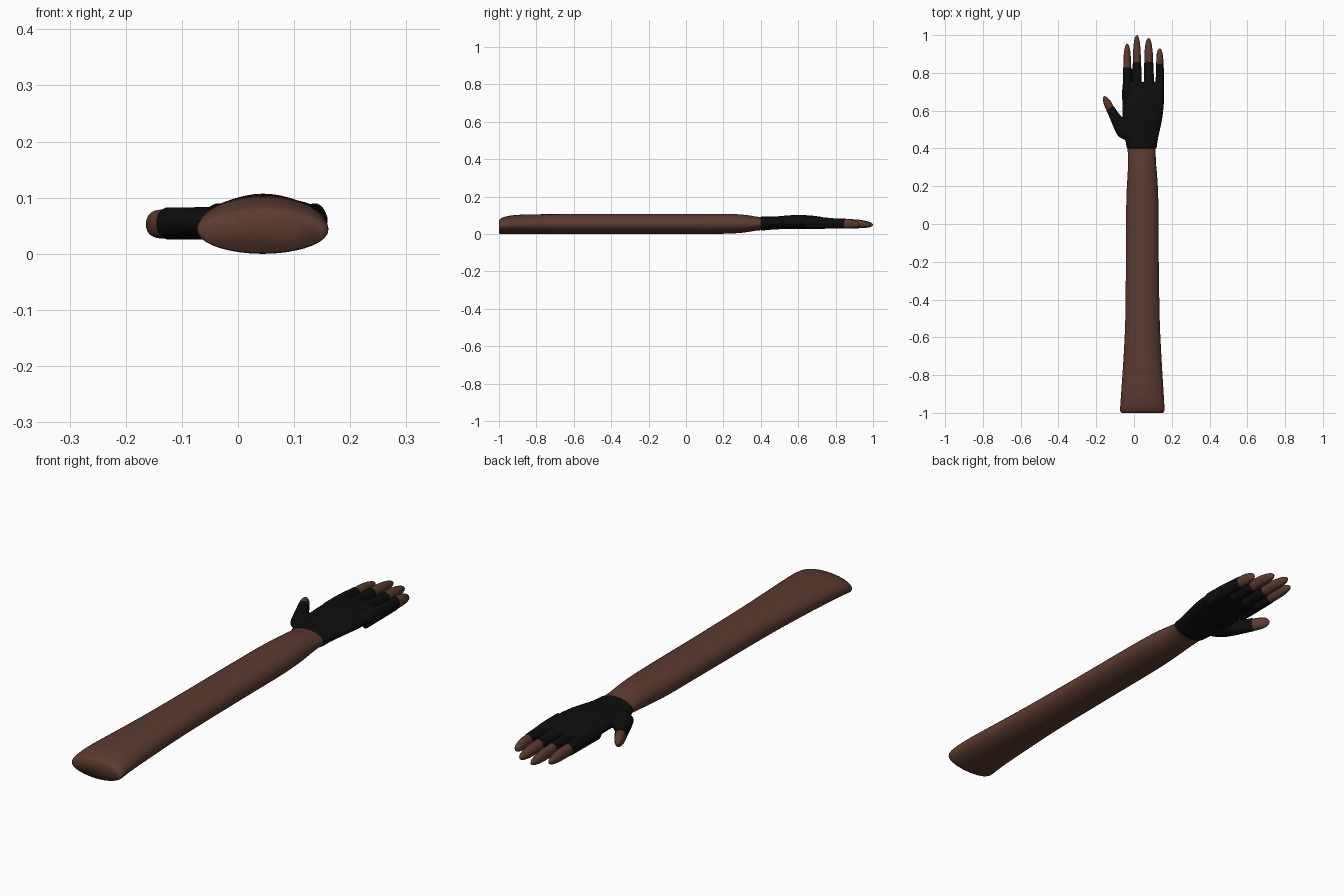
import bpy, bmesh, math
from mathutils import Vector

if "Cube" in bpy.data.objects:
    bpy.data.objects.remove(bpy.data.objects["Cube"])


def material(name, col):
    m = bpy.data.materials.new(name)
    m.diffuse_color = (*col, 1)
    m.use_nodes = True
    m.node_tree.nodes["Principled BSDF"].inputs["Base Color"].default_value = m.diffuse_color
    return m


SKIN = material("skin", (0.105, 0.043, 0.029))
BLACK = material("black_fabric", (0.004, 0.004, 0.004))


def spline(rows, steps):
    # Catmull-Rom through rows of section values
    out = []
    for i in range(len(rows) - 1):
        p = [Vector(rows[min(max(k, 0), len(rows) - 1)]) for k in (i - 1, i, i + 1, i + 2)]
        for s in range(steps):
            t = s / steps
            out.append(0.5 * (2 * p[1] + (p[2] - p[0]) * t
                              + (2 * p[0] - 5 * p[1] + 4 * p[2] - p[3]) * t * t
                              + (3 * p[1] - p[0] - 3 * p[2] + p[3]) * t ** 3))
    out.append(Vector(rows[-1]))
    return out


def loft(bm, rows, sides=28, steps=4):
    # rows: x, y, z, half width, half height, turn about z
    rings = []
    for x, y, z, w, h, a in spline(rows, steps):
        ring = []
        for k in range(sides):
            t = math.tau * k / sides
            u = w * math.cos(t)
            ring.append(bm.verts.new((x + u * math.cos(a), y + u * math.sin(a), z + h * math.sin(t))))
        rings.append(ring)
    for r, q in zip(rings, rings[1:]):
        for k in range(sides):
            j = (k + 1) % sides
            bm.faces.new((r[k], r[j], q[j], q[k]))
    bm.faces.new(rings[0][::-1])
    bm.faces.new(rings[-1])


def finish(name, bm, mat):
    bmesh.ops.recalc_face_normals(bm, faces=bm.faces)
    me = bpy.data.meshes.new(name)
    bm.to_mesh(me)
    bm.free()
    ob = bpy.data.objects.new(name, me)
    bpy.context.collection.objects.link(ob)
    me.materials.append(mat)
    for p in me.polygons:
        p.use_smooth = True
    return ob


# Forearm: y, left x, right x, bottom z, top z
def section(y, l, r, b, t):
    return ((l + r) / 2, y, (b + t) / 2, (r - l) / 2, (t - b) / 2, 0)


arm = [(-1, -.066, .154, .003, .072), (-.988, -.073, .161, 0, .084), (-.95, -.072, .16, 0, .096),
       (-.88, -.067, .156, 0, .103), (-.7, -.055, .145, 0, .106), (-.5, -.046, .136, 0, .107),
       (-.2, -.043, .131, 0, .107), (0, -.042, .13, 0, .107), (.15, -.04, .128, 0, .107),
       (.26, -.034, .122, .003, .106), (.33, -.031, .116, .01, .1), (.38, -.033, .115, .018, .092),
       (.43, -.035, .115, .022, .088)]
bm = bmesh.new()
loft(bm, [section(*a) for a in arm], 36)
finish("forearm", bm, SKIN)

# Glove palm
palm = [(.4, -.038, .12, .017, .094), (.45, -.047, .127, .022, .092), (.5, -.055, .138, .025, .095),
        (.56, -.06, .15, .026, .1), (.62, -.062, .157, .027, .101), (.68, -.063, .16, .027, .097),
        (.73, -.062, .16, .029, .09), (.752, -.054, .152, .033, .083)]
glove = bmesh.new()
loft(glove, [section(*p) for p in palm], 36)
tips = bmesh.new()

# Fingers: root x, tip x, half width, cuff y, tip y
for x0, x1, w, cuff, tip in [(-.036, -.036, .0235, .83, .955), (.016, .015, .024, .86, 1),
                             (.079, .077, .026, .86, .985), (.137, .136, .022, .848, .93)]:
    xm = (x0 + x1) / 2
    loft(glove, [(x0, .64, .058, w, .032, 0), (x0, .73, .058, w, .031, 0),
                 (x0, .79, .056, w, .028, 0), (xm, cuff, .055, w * .92, .027, 0)])
    d = tip - cuff
    loft(tips, [(xm, cuff - .03, .055, w * .87, .025, 0), (xm, cuff + d * .3, .054, w * .84, .024, 0),
                (x1, cuff + d * .6, .052, w * .74, .021, 0), (x1, cuff + d * .85, .05, w * .52, .015, 0),
                (x1, cuff + d * .96, .049, w * .27, .008, 0), (x1, tip, .049, w * .05, .001, 0)])

# Thumb
loft(glove, [(0, .47, .055, .045, .028, .75), (-.045, .497, .055, .05, .029, .75),
             (-.08, .535, .054, .036, .029, .62), (-.104, .572, .054, .027, .029, .5),
             (-.127, .613, .054, .023, .029, .48)])
loft(tips, [(-.115, .59, .054, .021, .027, .48), (-.136, .63, .053, .021, .026, .48),
            (-.148, .654, .053, .017, .023, .48), (-.155, .669, .052, .01, .015, .48),
            (-.159, .677, .052, .001, .001, .48)])
finish("finger_tips", tips, SKIN)

# Fuse the glove into one skin and soften the joins
g = finish("fingerless_glove", glove, BLACK)
rm = g.modifiers.new("fuse", 'REMESH')
rm.mode = 'VOXEL'
rm.voxel_size = 0.0033
rm.use_smooth_shade = True
sm = g.modifiers.new("soften", 'SMOOTH')
sm.factor = 0.5
sm.iterations = 5
